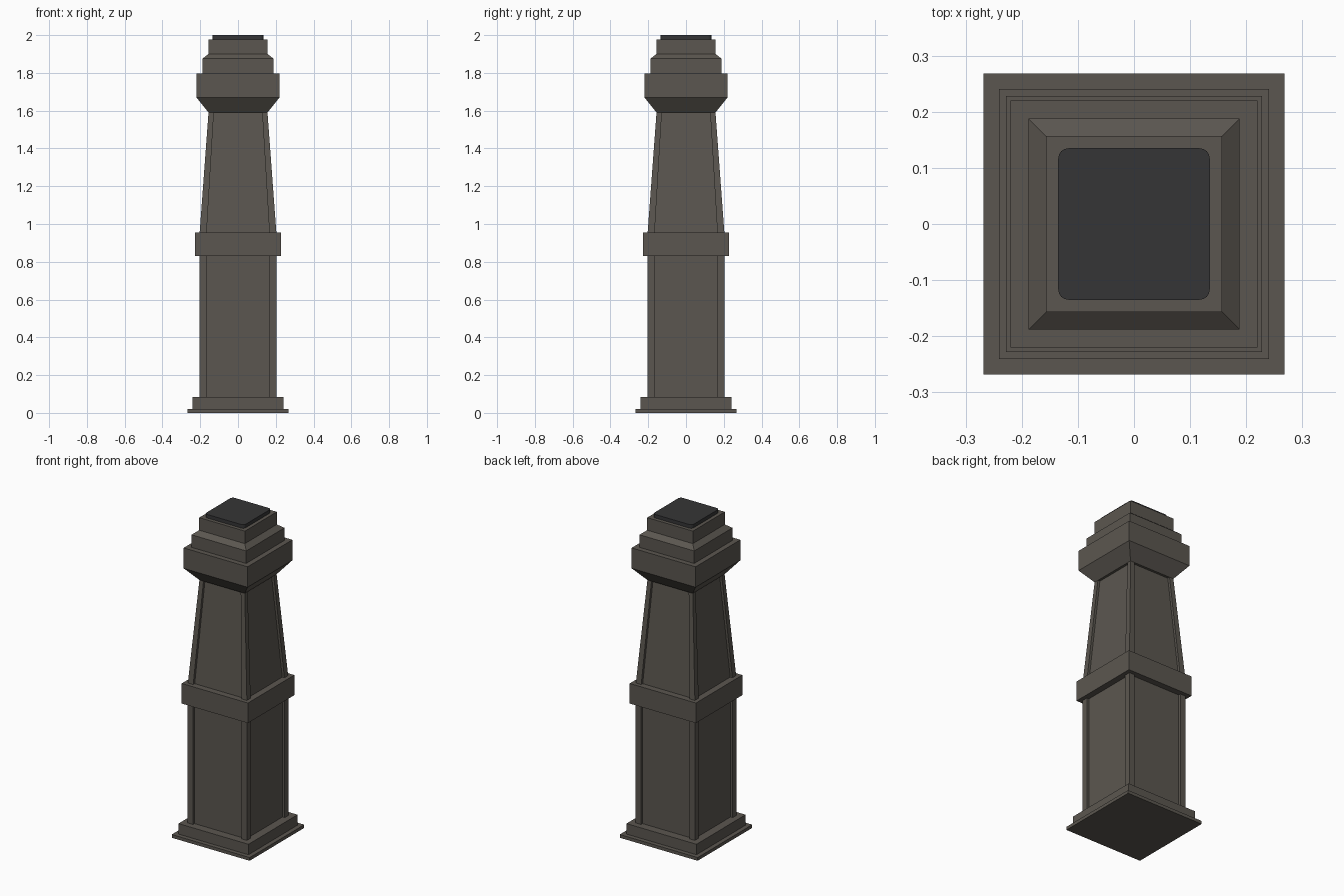
import bpy, bmesh

if "Cube" in bpy.data.objects:
    bpy.data.objects.remove(bpy.data.objects["Cube"])


def material(name, rgb):
    m = bpy.data.materials.new(name)
    m.diffuse_color = (*rgb, 1)
    m.use_nodes = True
    m.node_tree.nodes["Principled BSDF"].inputs["Base Color"].default_value = m.diffuse_color
    return m


STONE = material("warm grey stone", (0.105, 0.094, 0.080))
DARK = material("charcoal cap", (0.036, 0.036, 0.037))


def finish(name, bm, mat):
    bmesh.ops.recalc_face_normals(bm, faces=bm.faces)
    me = bpy.data.meshes.new(name)
    bm.to_mesh(me)
    bm.free()
    me.materials.append(mat)
    ob = bpy.data.objects.new(name, me)
    bpy.context.collection.objects.link(ob)
    return ob


def loft(name, sections, mat):
    """Skin matching outlines, given as (points, z), and cap both ends."""
    bm = bmesh.new()
    rings = [[bm.verts.new((x, y, z)) for x, y in pts] for pts, z in sections]
    n = len(rings[0])
    for a, b in zip(rings, rings[1:]):
        for i in range(n):
            j = (i + 1) % n
            bm.faces.new((a[i], a[j], b[j], b[i]))
    bm.faces.new(rings[0])
    bm.faces.new(rings[-1])
    return finish(name, bm, mat)


def square(h):
    return [(-h, -h), (h, -h), (h, h), (-h, h)]


def panelled(h, p, d):
    """Square outline with a recess of depth d and half width p on each side."""
    side = [(-h, -h), (-p, -h), (-p, -h + d), (p, -h + d), (p, -h)]
    pts = []
    for _ in range(4):
        pts += side
        side = [(-y, x) for x, y in side]
    return pts


def block(name, *steps, mat=STONE):
    return loft(name, [(square(h), z) for h, z in steps], mat)


# Stepped base
block("base_plate", (0.268, 0), (0.268, 0.02))
block("plinth", (0.241, 0.02), (0.241, 0.085))

# Shafts with recessed panels between corner posts
loft("lower_shaft", [(panelled(0.204, 0.167, 0.015), 0.085),
                     (panelled(0.204, 0.167, 0.015), 0.83)], STONE)
block("middle_band", (0.228, 0.83), (0.228, 0.955))
loft("upper_shaft", [(panelled(0.203, 0.166, 0.015), 0.955),
                     (panelled(0.156, 0.128, 0.015), 1.592)], STONE)

# Flared collar and stepped top
block("flared_collar", (0.156, 1.59), (0.22, 1.67), (0.22, 1.797))
block("upper_step", (0.188, 1.797), (0.188, 1.875), (0.157, 1.9), (0.157, 1.978))

# Dark cap with rounded vertical corners
cap = block("top_cap", (0.135, 1.978), (0.135, 2.0), mat=DARK)
bm = bmesh.new()
bm.from_mesh(cap.data)
corners = [e for e in bm.edges if abs(e.verts[0].co.z - e.verts[1].co.z) > 0.01]
bmesh.ops.bevel(bm, geom=corners, offset=0.018, segments=4, profile=0.5, affect='EDGES')
bm.to_mesh(cap.data)
bm.free()
